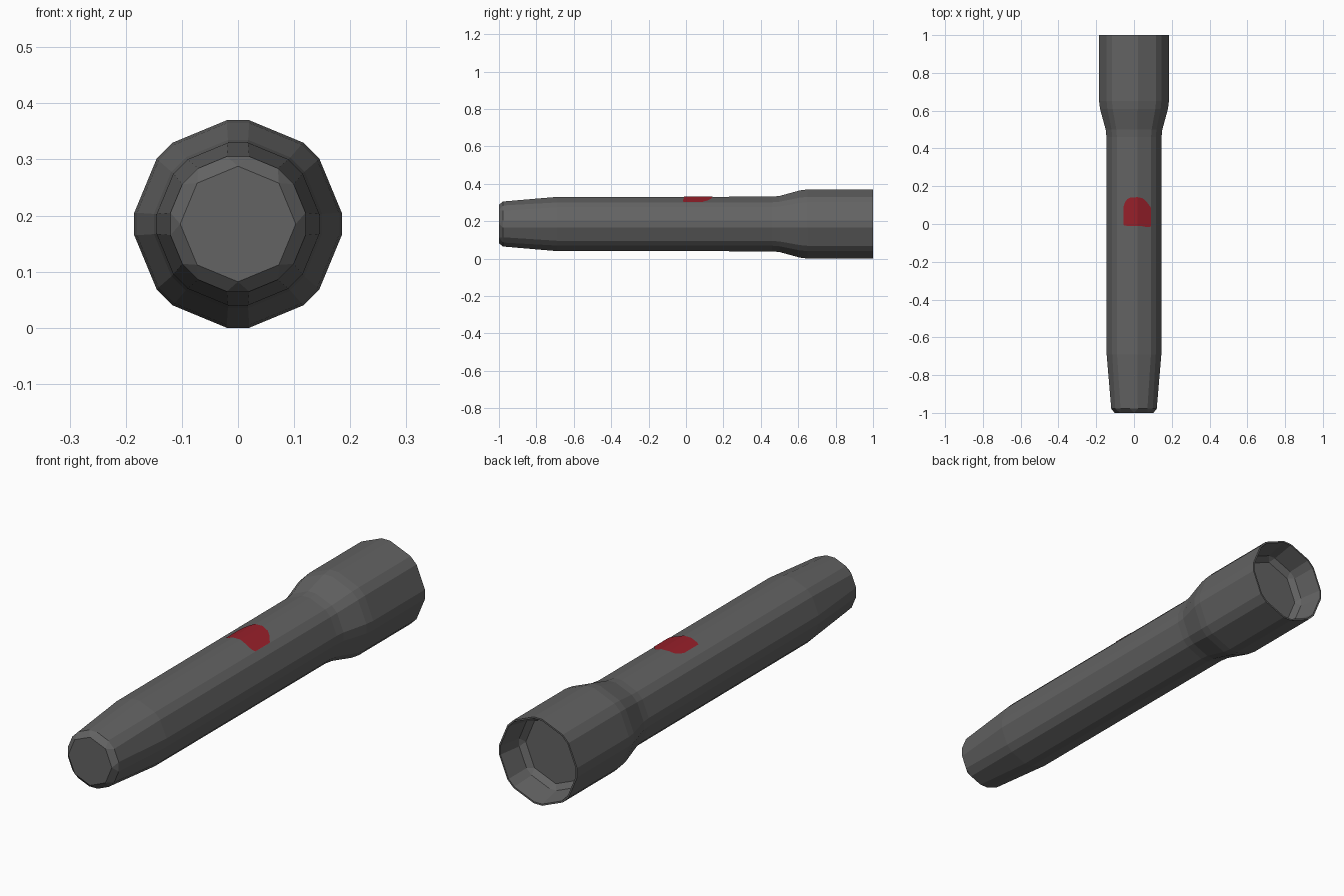
import bpy, bmesh, math

if "Cube" in bpy.data.objects:
    bpy.data.objects.remove(bpy.data.objects["Cube"])

CZ = 0.185  # axis height


def material(name, col):
    m = bpy.data.materials.new(name)
    m.diffuse_color = (*col, 1)
    m.use_nodes = True
    m.node_tree.nodes["Principled BSDF"].inputs["Base Color"].default_value = m.diffuse_color
    return m


grey = material("dark grey casing", (0.125, 0.125, 0.125))
red = material("red button", (0.31, 0.014, 0.023))


def add_object(name, bm, mat):
    me = bpy.data.meshes.new(name)
    bm.to_mesh(me)
    bm.free()
    me.materials.append(mat)
    ob = bpy.data.objects.new(name, me)
    bpy.context.collection.objects.link(ob)
    return ob


def ring(bm, y, r, half):
    """Octagon with clipped corners: 16 points; half = half width of each clipped corner."""
    verts = []
    d = math.asin(half / r)
    for k in range(8):
        for s in (-1, 1):
            a = math.pi / 4 * k + s * d
            verts.append(bm.verts.new((r * math.cos(a), y, CZ + r * math.sin(a))))
    return verts


# Casing: handle, flared neck, head, rim and recessed lens in one lathe-like skin
profile = [  # y, radius, clipped corner half width
    (-1.0, 0.103, 0.0), (-0.978, 0.122, 0.02), (-0.69, 0.146, 0.018),
    (0.46, 0.147, 0.018), (0.50, 0.151, 0.018), (0.61, 0.181, 0.02),
    (0.65, 0.186, 0.02), (1.0, 0.186, 0.02), (1.0, 0.179, 0.019),
    (0.90, 0.160, 0.017), (0.88, 0.142, 0.0),
]
bm = bmesh.new()
rings = [ring(bm, *p) for p in profile]
for a, b in zip(rings, rings[1:]):
    for i in range(16):
        j = (i + 1) % 16
        bm.faces.new((a[i], a[j], b[j], b[i]))
bm.faces.new(rings[0])
bm.faces.new(rings[-1])
bmesh.ops.remove_doubles(bm, verts=bm.verts, dist=0.0005)
bmesh.ops.recalc_face_normals(bm, faces=bm.faces)
add_object("torch_casing", bm, grey)

# Button: thin painted patch following the upper facets of the handle
d = math.asin(0.018 / 0.1465)
zt = 0.1465 * math.cos(d)
x1 = 0.1465 * math.cos(math.pi / 4 + d)
z1 = 0.1465 * math.sin(math.pi / 4 + d)


def surface_z(x):
    t = max(0, abs(x) - 0.018) / (x1 - 0.018)
    return CZ + zt + (z1 - zt) * t + 0.002


outline = [  # x, near y, far y
    (-0.056, -0.005, 0.09), (-0.048, -0.008, 0.115), (-0.035, -0.01, 0.132),
    (-0.018, -0.01, 0.14), (0.018, -0.01, 0.142), (0.045, -0.012, 0.137),
    (0.065, -0.016, 0.12), (0.08, -0.016, 0.10), (0.091, -0.012, 0.085),
]
bm = bmesh.new()
cols = [[bm.verts.new((x, y, surface_z(x))) for y in (y0, y1)] for x, y0, y1 in outline]
for a, b in zip(cols, cols[1:]):
    bm.faces.new((a[0], b[0], b[1], a[1]))
add_object("button", bm, red)
